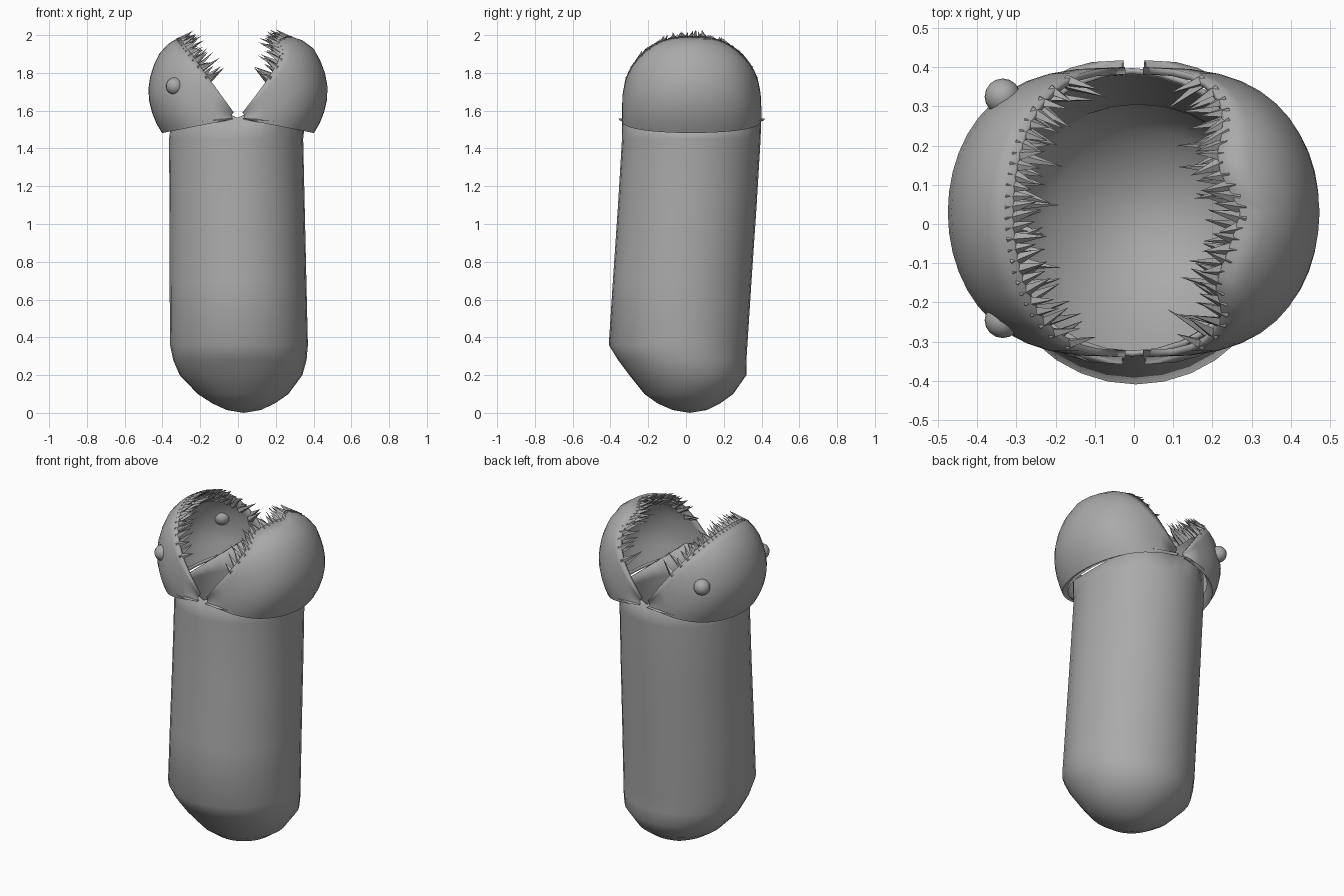
import bpy, bmesh, math, random
from mathutils import Vector

if "Cube" in bpy.data.objects:
    bpy.data.objects.remove(bpy.data.objects["Cube"])

random.seed(4)
HINGE_Z, MID_Y, HALF_Y = 1.56, 0.03, 0.37

skin = bpy.data.materials.new("grey skin")
skin.diffuse_color = (0.4, 0.4, 0.4, 1)
skin.use_nodes = True
skin.node_tree.nodes["Principled BSDF"].inputs["Base Color"].default_value = skin.diffuse_color


def finish(name, bm, smooth=True):
    bmesh.ops.recalc_face_normals(bm, faces=bm.faces)
    me = bpy.data.meshes.new(name)
    bm.to_mesh(me)
    bm.free()
    me.materials.append(skin)
    ob = bpy.data.objects.new(name, me)
    bpy.context.collection.objects.link(ob)
    if smooth:
        bpy.ops.object.select_all(action='DESELECT')
        ob.select_set(True)
        bpy.context.view_layer.objects.active = ob
        bpy.ops.object.shade_smooth_by_angle(angle=math.radians(35))
    return ob


def thicken(ob, t):
    m = ob.modifiers.new("wall", 'SOLIDIFY')
    m.thickness, m.offset = t, -1


def lerp(table, x):
    for (a, u), (b, v) in zip(table, table[1:]):
        if x <= b:
            return u + (v - u) * max(0, (x - a) / (b - a))
    return table[-1][1]


def bridge(bm, rows, closed):
    for r, s in zip(rows, rows[1:]):
        n = len(r)
        for i in range(n if closed else n - 1):
            j = (i + 1) % n
            bm.faces.new((r[i], r[j], s[j], s[i]))


# Hollow body tube: height, centre x, centre y, radius x, radius y
rings = [(.015, .03, .02, .09, .09), (.05, .03, .015, .165, .165),
         (.1, .027, .015, .24, .235), (.2, .016, .01, .325, .31),
         (.28, .01, -.02, .353, .34), (.36, .005, -.042, .365, .367),
         (.7, 0, -.02, .362, .367), (1.1, -.005, .007, .358, .367),
         (1.45, -.01, .028, .355, .367), (1.56, -.005, .03, .355, .368)]
bm = bmesh.new()
rows = []
for k, (z, cx, cy, rx, ry) in enumerate(rings):
    row = []
    for i in range(32):
        a = math.tau * i / 32
        x, y = cx + rx * math.cos(a), cy + ry * math.sin(a)
        top = lerp([(0, 1.56), (.18, 1.64), (.36, 1.49)], abs(x))
        row.append(bm.verts.new((x, y, top if k == len(rings) - 1 else z)))
    rows.append(row)
bridge(bm, rows, True)
tip = bm.verts.new((.03, .02, 0))
for i in range(32):
    bm.faces.new((tip, rows[0][(i + 1) % 32], rows[0][i]))
thicken(finish("body", bm), .015)

# Jaw shape: outward reach by opening angle, and lip angle along the mouth
REACH = [(-11, .41), (5, .46), (16, .495), (28, .52), (43, .545), (54, .53), (59, .51), (66, .48)]
LIPS = {-1: [(-1, 54), (1, 54)],
        1: [(-1, 52), (-.75, 56), (-.5, 63), (0, 58), (.35, 64), (.75, 56), (1, 52)]}


def jaw_point(side, ang, t, scale=1):
    r = lerp(REACH, ang) * max(0, math.cos(t)) ** .65 * scale
    a = math.radians(ang)
    return Vector((side * r * math.cos(a), MID_Y + HALF_Y * math.sin(t), HINGE_Z + r * math.sin(a)))


def build_jaw(name, side):
    bm = bmesh.new()
    ts = [math.radians(-89 + 178 * i / 22) for i in range(23)]
    # folded-in lower edge meets the neck
    rows = [[bm.verts.new(jaw_point(side, -8, t, .84)) for t in ts]]
    for k in range(10):
        rows.append([bm.verts.new(jaw_point(
            side, -11 + (lerp(LIPS[side], math.sin(t)) + 11) * k / 9, t)) for t in ts])
    bridge(bm, rows, False)
    bmesh.ops.recalc_face_normals(bm, faces=bm.faces)
    # open sheets need their outside set explicitly
    bm.faces.ensure_lookup_table()
    f = bm.faces[22 * 5 + 11]
    flip = f.normal.x * side < 0
    ob = finish(name, bm)
    if flip:
        ob.data.flip_normals()
    thicken(ob, .018)


def build_teeth(name, side):
    bm = bmesh.new()
    for row, (count, inset, length) in enumerate([(26, .975, .085), (22, .9, .12)]):
        for i in range(count):
            s = -.93 + 1.86 * (i + .5 * row) / (count - 1 + .5 * row)
            t = math.asin(max(-.95, min(.95, s)))
            ang = lerp(LIPS[side], s) - 1 - 3 * row
            base = jaw_point(side, ang, t, inset)
            base.y = MID_Y + (base.y - MID_Y) * (.97 - .03 * row)
            a = math.radians(ang)
            d = Vector((-side * math.sin(a), -.35 * s + random.uniform(-.25, .25),
                        math.cos(a) + random.uniform(-.3, .1))).normalized()
            u = (jaw_point(side, ang, t + .05) - jaw_point(side, ang, t - .05)).normalized()
            v = d.cross(u).normalized()
            u = v.cross(d)
            h = length * random.uniform(.7, 1.15)
            foot = [bm.verts.new(base + (u * p + v * q) * .019 - d * .012)
                    for p, q in ((1, 0), (0, .8), (-1, 0), (0, -.8))]
            apex = bm.verts.new(base + d * h)
            bm.faces.new(foot)
            for k in range(4):
                bm.faces.new((foot[k], foot[(k + 1) % 4], apex))
    finish(name, bm, False)


for label, side in (("left", -1), ("right", 1)):
    build_jaw(label + "_jaw", side)
    build_teeth(label + "_teeth", side)

# Eyes on the left jaw
for label, y in (("front", -.245), ("back", .325)):
    bm = bmesh.new()
    bmesh.ops.create_uvsphere(bm, u_segments=16, v_segments=10, radius=.046)
    bmesh.ops.translate(bm, verts=bm.verts, vec=(-.335, y, 1.73))
    finish(label + "_eye", bm)
